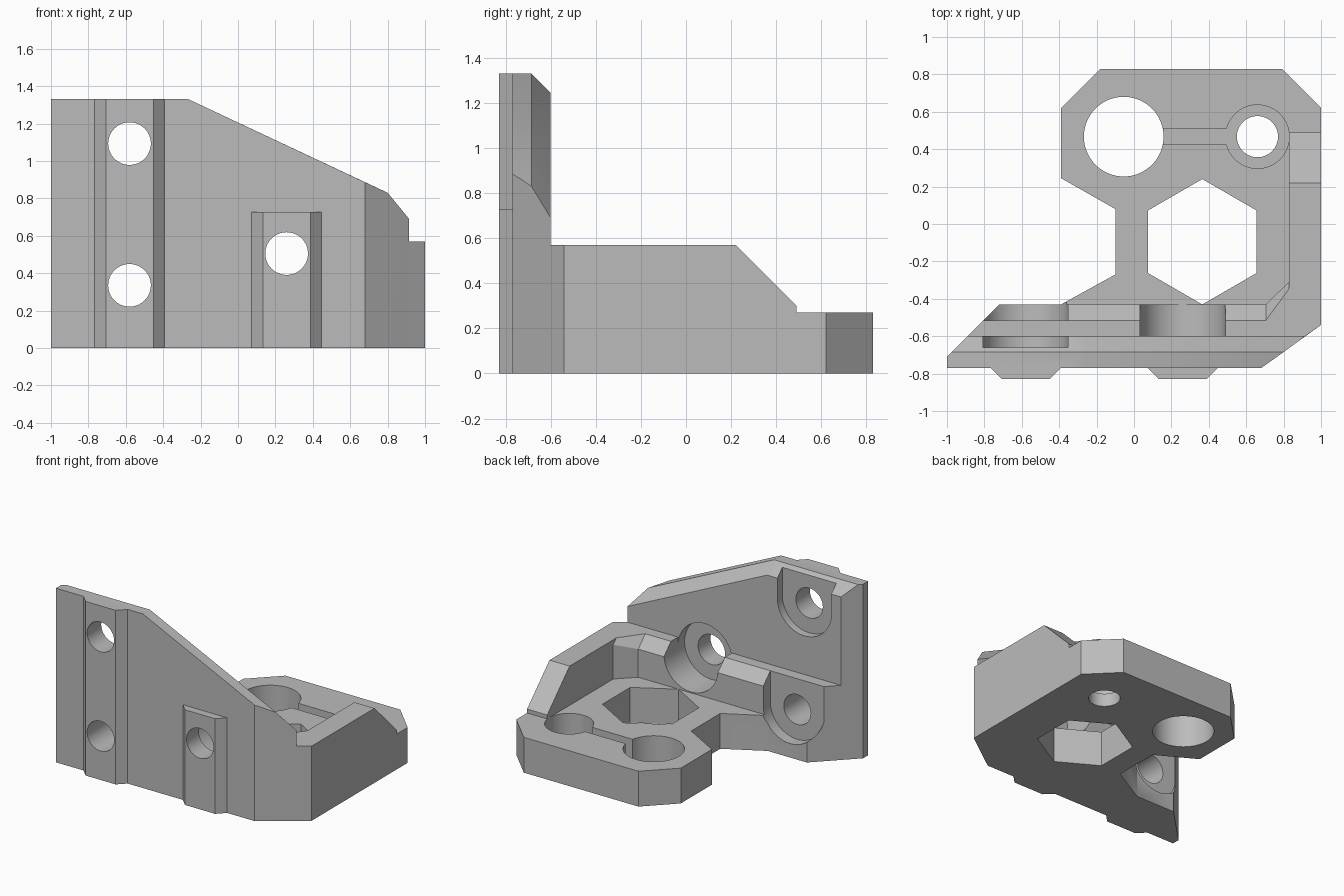
import bpy, bmesh, math
from mathutils import Matrix, Vector

if "Cube" in bpy.data.objects:
    bpy.data.objects.remove(bpy.data.objects["Cube"])

grey = bpy.data.materials.new("plain grey")
grey.use_nodes = True
grey.diffuse_color = (0.5, 0.5, 0.5, 1)
grey.node_tree.nodes["Principled BSDF"].inputs["Base Color"].default_value = (0.5, 0.5, 0.5, 1)


def finish(name, bm):
    bmesh.ops.recalc_face_normals(bm, faces=bm.faces)
    mesh = bpy.data.meshes.new(name)
    bm.to_mesh(mesh)
    bm.free()
    mesh.materials.append(grey)
    obj = bpy.data.objects.new(name, mesh)
    bpy.context.collection.objects.link(obj)
    return obj


def prism(name, outline, z0, z1):
    """Vertical extrusion of an (x, y) outline."""
    bm = bmesh.new()
    face = bm.faces.new([bm.verts.new((x, y, z0)) for x, y in outline])
    top = bmesh.ops.extrude_face_region(bm, geom=[face])["geom"]
    bmesh.ops.translate(bm, vec=(0, 0, z1 - z0),
                        verts=[v for v in top if isinstance(v, bmesh.types.BMVert)])
    return finish(name, bm)


def hull(name, tops, bottom=0):
    """Convex block: every top point is also dropped to the bottom."""
    bm = bmesh.new()
    pts = set(tops) | {(x, y, bottom) for x, y, z in tops}
    for p in sorted(pts):
        bm.verts.new(p)
    res = bmesh.ops.convex_hull(bm, input=bm.verts)
    junk = [v for v in res["geom_interior"] if isinstance(v, bmesh.types.BMVert)]
    bmesh.ops.delete(bm, geom=junk, context="VERTS")
    bmesh.ops.dissolve_limit(bm, angle_limit=0.01, verts=bm.verts, edges=bm.edges)
    return finish(name, bm)


def cylinder(name, start, end, radius, sides=64):
    a, b = Vector(start), Vector(end)
    turn = (b - a).to_track_quat("Z", "Y").to_matrix().to_4x4()
    bm = bmesh.new()
    bmesh.ops.create_cone(bm, cap_ends=True, segments=sides, radius1=radius, radius2=radius,
                          depth=(b - a).length, matrix=Matrix.Translation((a + b) / 2) @ turn)
    return finish(name, bm)


def box(name, x0, x1, y0, y1, z0, z1):
    return prism(name, [(x0, y0), (x1, y0), (x1, y1), (x0, y1)], z0, z1)


def combine(target, other, operation):
    mod = target.modifiers.new("join", "BOOLEAN")
    mod.operation, mod.object, mod.solver = operation, other, "EXACT"
    graph = bpy.context.evaluated_depsgraph_get()
    mesh = bpy.data.meshes.new_from_object(target.evaluated_get(graph))
    target.modifiers.clear()
    target.data = mesh
    bpy.data.objects.remove(other)


BASE, RIM, TOP = 0.27, 0.57, 1.33
BACK, RIDGE = -0.6, -0.43          # rear faces of the wall and the ridge
BEVEL = 0.085

# Base plate with clipped corners and a notched left edge
bracket = prism("corner_bracket", [
    (-0.18, 0.83), (-0.39, 0.62), (-0.39, 0.245), (-0.1, 0.08), (-0.1, -0.27),
    (-0.39, RIDGE), (-0.72, RIDGE), (-1, -0.71), (-1, -0.77), (0.68, -0.77),
    (1, -0.54), (1, 0.62), (0.79, 0.83)], 0, BASE)

# Upright wall with sloping top and bevelled rear edge
wall = hull("wall", [
    (-1, -0.77, TOP), (-1, -0.71, TOP), (-0.975, BACK - BEVEL, TOP),
    (-0.89, BACK, TOP - BEVEL), (-0.265, -0.77, TOP), (-0.265, BACK - BEVEL, TOP),
    (-0.265, BACK, TOP - BEVEL), (0.68, -0.77, 0.886), (0.8, BACK - BEVEL, 0.83),
    (0.915, BACK, 0.69)])

# Bevelled ridge behind the wall, its corner, and the side rim
ridge = hull("ridge", [
    (-0.89, BACK, RIM), (-0.805, RIDGE - BEVEL, RIM), (-0.72, RIDGE, RIM - BEVEL),
    (0.705, RIDGE, RIM - BEVEL), (0.705, RIDGE - BEVEL, RIM), (0.705, BACK, RIM)])
corner = hull("ridge_corner", [
    (0.705, BACK, RIM), (0.705, RIDGE - BEVEL, RIM), (0.705, RIDGE, RIM - BEVEL),
    (0.83, -0.307, RIM - 0.038), (0.83, -0.345, RIM), (0.83, BACK, RIM)])
rim = hull("side_rim", [
    (0.83, BACK, RIM), (0.915, BACK, RIM), (1, -0.54, RIM), (0.83, 0.22, RIM),
    (1, 0.22, RIM), (0.83, 0.49, 0.30), (1, 0.49, 0.30)])

# Tapered locating rails on the front
rails = [prism("front_rail", [(c - 0.187, -0.77), (c - 0.127, -0.83),
                              (c + 0.127, -0.83), (c + 0.187, -0.77)], 0, h)
         for c, h in ((-0.58, TOP), (0.26, 0.727))]

for part in [wall, ridge, corner, rim] + rails:
    combine(bracket, part, "UNION")

# Screw holes through the wall, each with a pocket at the rear
cutters = []
for x, z, floor, rear, pocket_top in ((-0.58, 1.093, -0.66, -0.5, 1.5),
                                      (-0.58, 0.335, -0.515, -0.3, 0.8),
                                      (0.26, 0.505, -0.68, -0.3, 0.8)):
    r = 0.228
    cutters.append(cylinder("screw_hole", (x, -1, z), (x, 0, z), 0.114))
    cutters.append(cylinder("pocket", (x, floor, z), (x, rear, z), r))
    cutters.append(box("pocket_mouth", x - r, x + r, max(floor, BACK) if x > 0 else floor,
                       rear, z, pocket_top))

# Openings in the base: rod hole, nut opening, stepped hole and slot
cutters += [
    cylinder("rod_hole", (-0.055, 0.467, -0.1), (-0.055, 0.467, 0.5), 0.213),
    cylinder("small_hole", (0.66, 0.467, -0.1), (0.66, 0.467, 0.5), 0.11),
    cylinder("counterbore", (0.66, 0.467, 0.1), (0.66, 0.467, 0.5), 0.17),
    box("slot", -0.05, 0.66, 0.424, 0.51, 0.1, 0.5),
    prism("hex_opening", [(0.365 + 0.335 * math.sin(k * math.pi / 3),
                           -0.095 + 0.335 * math.cos(k * math.pi / 3)) for k in range(6)],
          -0.1, 0.5)]
for cutter in cutters:
    combine(bracket, cutter, "DIFFERENCE")

# Clean coplanar seams and keep edges crisp
bm = bmesh.new()
bm.from_mesh(bracket.data)
bmesh.ops.remove_doubles(bm, verts=bm.verts, dist=0.0005)
bmesh.ops.dissolve_limit(bm, angle_limit=0.01, verts=bm.verts, edges=bm.edges)
bm.to_mesh(bracket.data)
bm.free()
bpy.ops.object.select_all(action="DESELECT")
bracket.select_set(True)
bpy.context.view_layer.objects.active = bracket
bpy.ops.object.shade_smooth_by_angle(angle=math.radians(30))
